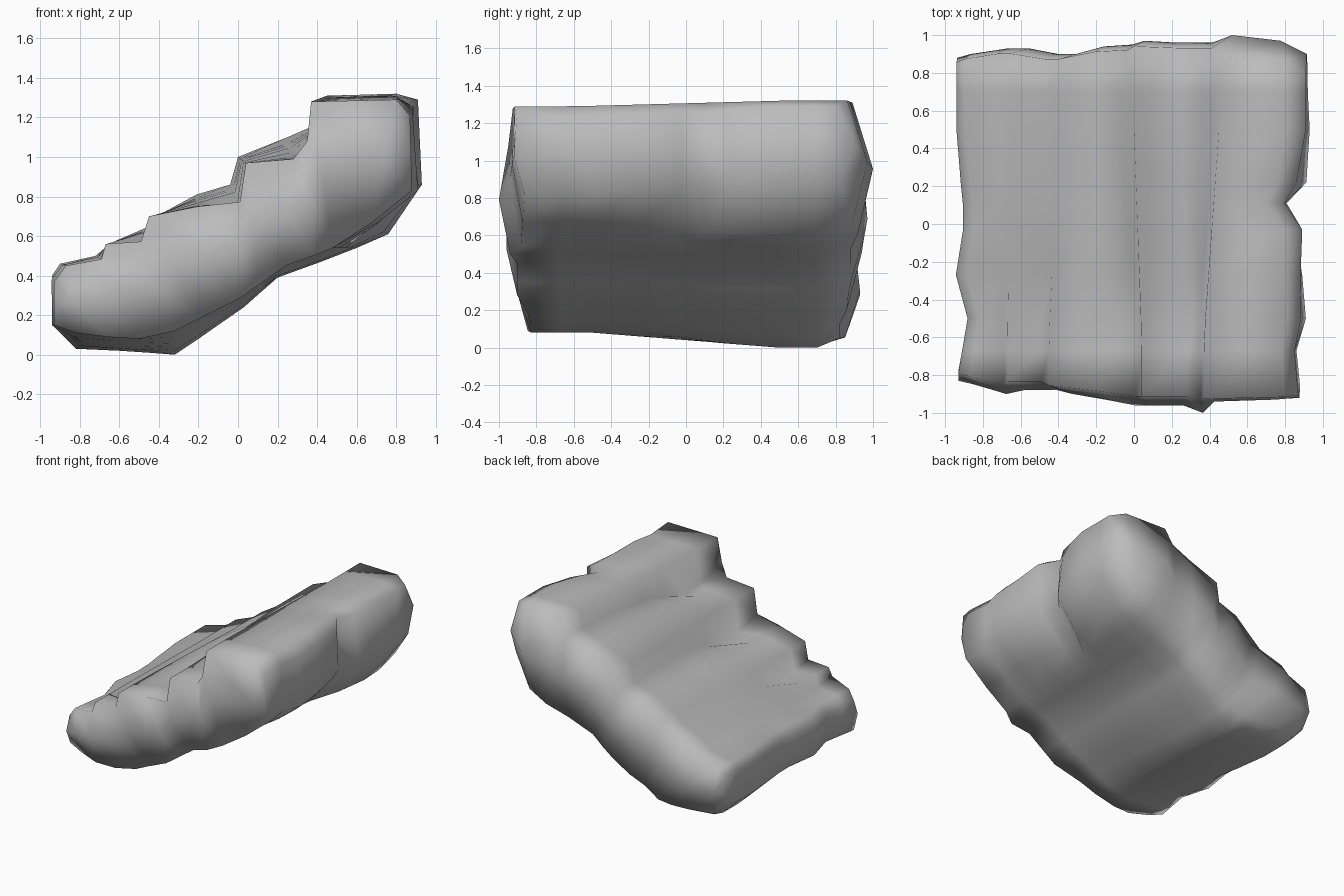
import bpy
import bmesh
from math import radians
from mathutils import Vector

default_cube = bpy.data.objects.get("Cube")
if default_cube:
    bpy.data.objects.remove(default_cube, do_unlink=True)


def make_material(name, color):
    material = bpy.data.materials.new(name)
    material.use_nodes = True
    material.diffuse_color = color
    material.node_tree.nodes["Principled BSDF"].inputs["Base Color"].default_value = color
    return material


# Cross-sections (x, z), running from the low edge to the high edge
front_top = [(-.93, .37), (-.87, .45), (-.69, .49), (-.67, .56), (-.49, .59),
             (-.45, .7), (-.2, .75), (.01, .78), (.04, .97), (.28, .99),
             (.35, 1.08), (.37, 1.28), (.8, 1.29), (.87, 1.21)]
front_bottom = [(-.93, .15), (-.82, .11), (-.66, .09), (-.5, .08), (-.32, .12),
                (-.2, .18), (-.1, .23), (0, .28), (.1, .35), (.24, .45),
                (.38, .5), (.48, .54), (.68, .67), (.88, .83)]
back_top = [(-.94, .4), (-.9, .46), (-.72, .5), (-.65, .56), (-.47, .64),
            (-.4, .7), (-.21, .81), (-.04, .86), (0, 1), (.25, 1.1),
            (.41, 1.17), (.45, 1.31), (.8, 1.32), (.91, 1.29)]
back_bottom = [(-.93, .14), (-.82, .03), (-.6, .02), (-.45, .01), (-.32, 0),
               (-.2, .08), (-.1, .15), (.03, .24), (.12, .32), (.2, .39),
               (.42, .47), (.6, .54), (.75, .61), (.92, .86)]

# Ragged outline of each end, one y per column
front_rim = [-.83, -.85, -.9, -.88, -.88, -.9, -.93, -.96, -.96, -.96, -1, -.94, -.93, -.92]
back_rim = [.88, .9, .93, .93, .9, .9, .94, .95, .97, .96, .96, 1, .97, .9]

# Stations: y, shift of the low edge, of the high edge's top and of its underside
stations = [(-.67, .02, -.02, -.02), (-.5, .05, .01, .03), (-.27, -.01, 0, 0),
            (-.03, .03, 0, -.05), (.11, .03, -.1, -.1), (.22, .02, -.04, 0),
            (.5, 0, 0, .01), (.7, 0, 0, 0)]

columns = len(front_top)
last = columns - 1
ridge = 11  # first column of the tall ridge
crevices = {2: .03, 4: .07, 7: .09, 10: .1}  # depth at the foot of each riser


def blend_point(front, back, y, start, end):
    """Mix the stepped front section into the smoother back section."""
    amount = min(max((y - start) / (end - start), 0), 1)
    x, z = Vector(front).lerp(Vector(back), amount)
    return Vector((x, y, z))


def make_section(bm, top_y, bottom_y, low=0, high_top=0, high_bottom=0, lift=0):
    """Top row and underside row of one slice through the slab."""
    top, bottom = [], []
    for i in range(columns):
        upper = blend_point(front_top[i], back_top[i], top_y[i], -.6, .5)
        lower = blend_point(front_bottom[i], back_bottom[i], bottom_y[i], -.5, .38)
        upper.z -= crevices.get(i, 0) * max(0, 1 - abs(upper.y + .5) / .45)
        if i < 2:
            upper.x += low
            lower.x += low
        elif i > last - 2:
            upper.x += high_top
            lower.x += high_bottom
        top.append(bm.verts.new(upper))
        bottom.append(bm.verts.new(lower.lerp(upper, lift)))
    return top, bottom


def scaled(rim, low_part, ridge_part):
    return [y * (ridge_part if i >= ridge else low_part) for i, y in enumerate(rim)]


def bridge(bm, first, second):
    for a, b in zip(first, second):
        for i in range(last):
            bm.faces.new((a[i], a[i + 1], b[i + 1], b[i]))
    for edge in (0, last):
        bm.faces.new((first[0][edge], first[1][edge], second[1][edge], second[0][edge]))


def cap(bm, section, rim):
    """Bulging end wall with a middle row on the ragged outline."""
    top, bottom = section
    middle = []
    for i, y in enumerate(rim):
        centre = (top[i].co + bottom[i].co) / 2
        middle.append(bm.verts.new((centre.x, y, centre.z)))
    for i in range(last):
        bm.faces.new((top[i], top[i + 1], middle[i + 1], middle[i]))
        bm.faces.new((middle[i], middle[i + 1], bottom[i + 1], bottom[i]))
    for edge in (0, last):
        bm.faces.new((top[edge], middle[edge], bottom[edge]))


# Stepped rock slab
bm = bmesh.new()
front_end = make_section(bm, scaled(front_rim, .95, .985), scaled(front_rim, .94, .94))
back_end = make_section(bm, scaled(back_rim, .97, .89), scaled(back_rim, .91, .92), lift=.08)
sections = [front_end]
for y, low, high_top, high_bottom in stations:
    row = [y] * columns
    sections.append(make_section(bm, row, row, low, high_top, high_bottom))
sections.append(back_end)
for first, second in zip(sections, sections[1:]):
    bridge(bm, first, second)
cap(bm, front_end, front_rim)
cap(bm, back_end, back_rim)
bmesh.ops.recalc_face_normals(bm, faces=bm.faces)

mesh = bpy.data.meshes.new("rock_slab")
bm.to_mesh(mesh)
bm.free()
rock = bpy.data.objects.new("rock_slab", mesh)
bpy.context.collection.objects.link(rock)
mesh.materials.append(make_material("stone grey", (.5, .5, .5, 1)))

# Soft worn shading with only the hardest edges kept crisp
bpy.ops.object.select_all(action="DESELECT")
rock.select_set(True)
bpy.context.view_layer.objects.active = rock
bpy.ops.object.shade_smooth_by_angle(angle=radians(110))
